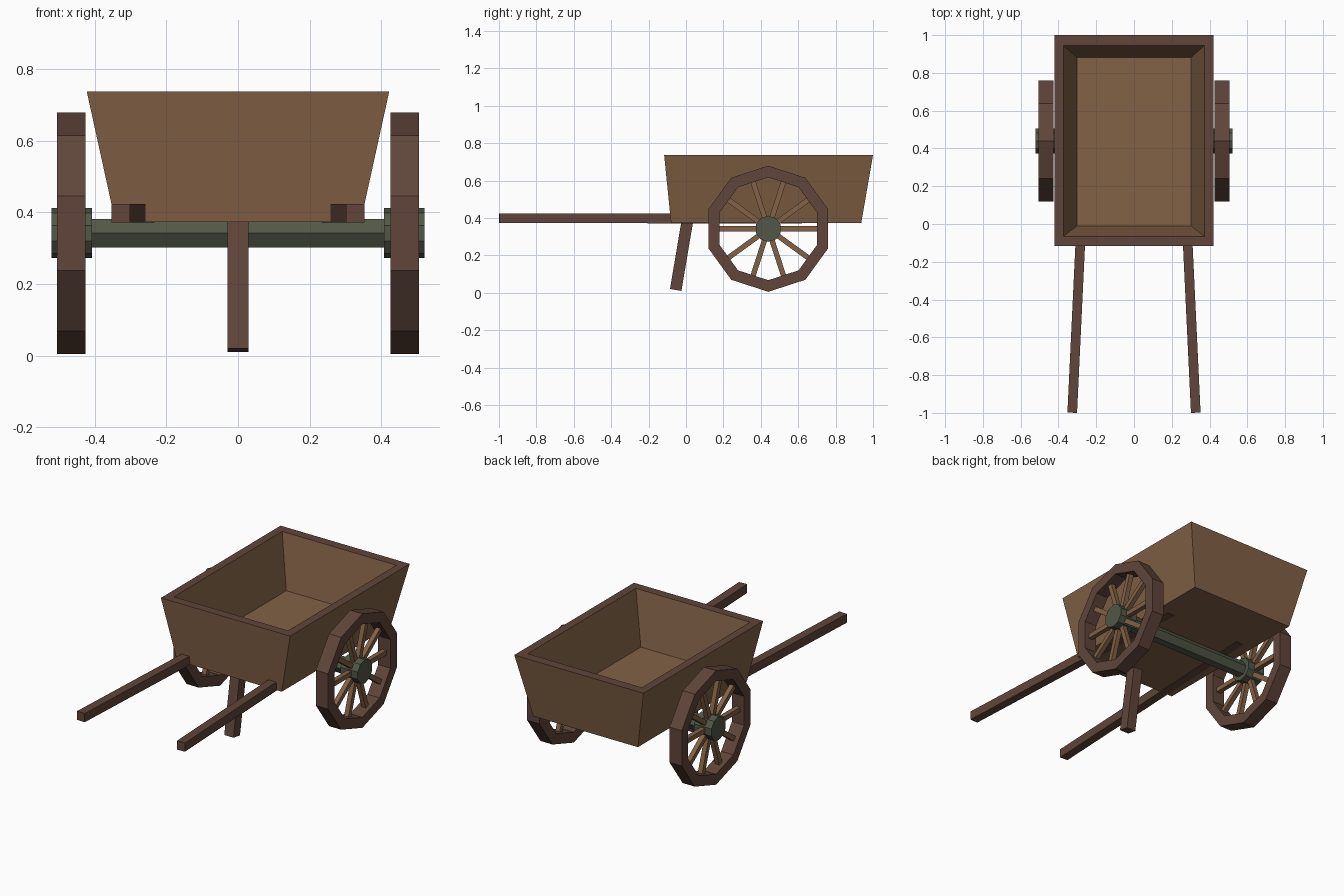
import bpy, bmesh
from math import cos, sin, pi
from mathutils import Matrix, Vector

cube = bpy.data.objects.get("Cube")
if cube:
    bpy.data.objects.remove(cube, do_unlink=True)


def material(name, colour):
    m = bpy.data.materials.new(name)
    m.use_nodes = True
    m.diffuse_color = (*colour, 1)
    m.node_tree.nodes["Principled BSDF"].inputs["Base Color"].default_value = (*colour, 1)
    return m


LIGHT = material("light wood", (0.223, 0.120, 0.061))
DARK = material("dark wood", (0.117, 0.060, 0.042))
METAL = material("grey green metal", (0.084, 0.095, 0.061))

WHEEL_Y, WHEEL_Z, SIDES = 0.44, 0.342, 10


def finish(bm, name, *mats):
    bmesh.ops.recalc_face_normals(bm, faces=bm.faces)
    mesh = bpy.data.meshes.new(name)
    bm.to_mesh(mesh)
    bm.free()
    for m in mats:
        mesh.materials.append(m)
    obj = bpy.data.objects.new(name, mesh)
    bpy.context.collection.objects.link(obj)
    return obj


def bridge(bm, a, b):
    n = len(a)
    return [bm.faces.new((a[i], a[(i + 1) % n], b[(i + 1) % n], b[i])) for i in range(n)]


def beam(bm, start, end, width, depth):
    """Square beam between two points, its width kept level."""
    start, end = Vector(start), Vector(end)
    axis = (end - start).normalized()
    up = Vector((0, 0, 1)) if abs(axis.z) < 0.7 else Vector((0, 1, 0))
    side = axis.cross(up).normalized()
    up = side.cross(axis)
    rot = Matrix((side, up, axis)).transposed().to_4x4()
    size = Matrix.Diagonal((width, depth, (end - start).length, 1))
    bmesh.ops.create_cube(bm, size=1, matrix=Matrix.Translation((start + end) / 2) @ rot @ size)


def wheel_ring(bm, x, radius, sides=SIDES):
    """Ring of vertices around the axle line."""
    angles = [pi / 2 + 2 * pi * i / sides for i in range(sides)]
    return [bm.verts.new((x, WHEEL_Y + radius * cos(a), WHEEL_Z + radius * sin(a))) for a in angles]


def drum(name, x0, x1, radius, sides, mat):
    bm = bmesh.new()
    a, b = wheel_ring(bm, x0, radius, sides), wheel_ring(bm, x1, radius, sides)
    bridge(bm, a, b)
    bm.faces.new(a)
    bm.faces.new(b)
    return finish(bm, name, mat)


# Flared open tray with a dark top rim
bm = bmesh.new()
rings = []
for half, front, back, z in ((0.342, -0.08, 0.937, 0.373), (0.422, -0.117, 1.0, 0.737),
                             (0.373, -0.065, 0.945, 0.737), (0.302, -0.01, 0.882, 0.43)):
    corners = ((-half, front), (half, front), (half, back), (-half, back))
    rings.append([bm.verts.new((x, y, z)) for x, y in corners])
bm.faces.new(rings[0])
bm.faces.new(rings[-1])
for low, high in zip(rings, rings[1:]):
    bridge(bm, low, high)
for f in bm.faces:
    f.material_index = int(all(v.co.z > 0.7 for v in f.verts))
finish(bm, "tray", LIGHT, DARK)

# Prop leg
bm = bmesh.new()
beam(bm, (0, 0.01, 0.4), (0, -0.055, 0.015), 0.06, 0.062)
finish(bm, "prop_leg", DARK)

# Axle
axle = drum("axle", -0.42, 0.42, 0.046, 6, METAL)
axle.data.transform(Matrix.Translation((0, WHEEL_Y, WHEEL_Z)) @ Matrix.Rotation(pi / 6, 4, 'X')
                    @ Matrix.Translation((0, -WHEEL_Y, -WHEEL_Z)))

for s, side in ((1, "left"), (-1, "right")):
    # Splayed handle running under the tray
    bm = bmesh.new()
    beam(bm, (s * 0.327, -0.999, 0.398), (s * 0.25, 0.62, 0.397), 0.051, 0.052)
    finish(bm, side + "_handle", DARK)

    # Wheel rim
    bm = bmesh.new()
    profile = [wheel_ring(bm, s * x, r) for x, r in
               ((0.425, 0.337), (0.505, 0.337), (0.505, 0.275), (0.425, 0.275))]
    for i in range(4):
        bridge(bm, profile[i], profile[(i + 1) % 4])
    finish(bm, side + "_wheel_rim", DARK)

    # Spokes meeting the middle of each rim segment
    bm = bmesh.new()
    for i in range(SIDES):
        a = 2 * pi * i / SIDES
        y, z = cos(a), sin(a)
        beam(bm, (s * 0.465, WHEEL_Y + 0.04 * y, WHEEL_Z + 0.04 * z),
             (s * 0.465, WHEEL_Y + 0.27 * y, WHEEL_Z + 0.27 * z), 0.028, 0.028)
    finish(bm, side + "_wheel_spokes", LIGHT)

    # Hub
    drum(side + "_wheel_hub", s * 0.408, s * 0.521, 0.07, SIDES, METAL)
